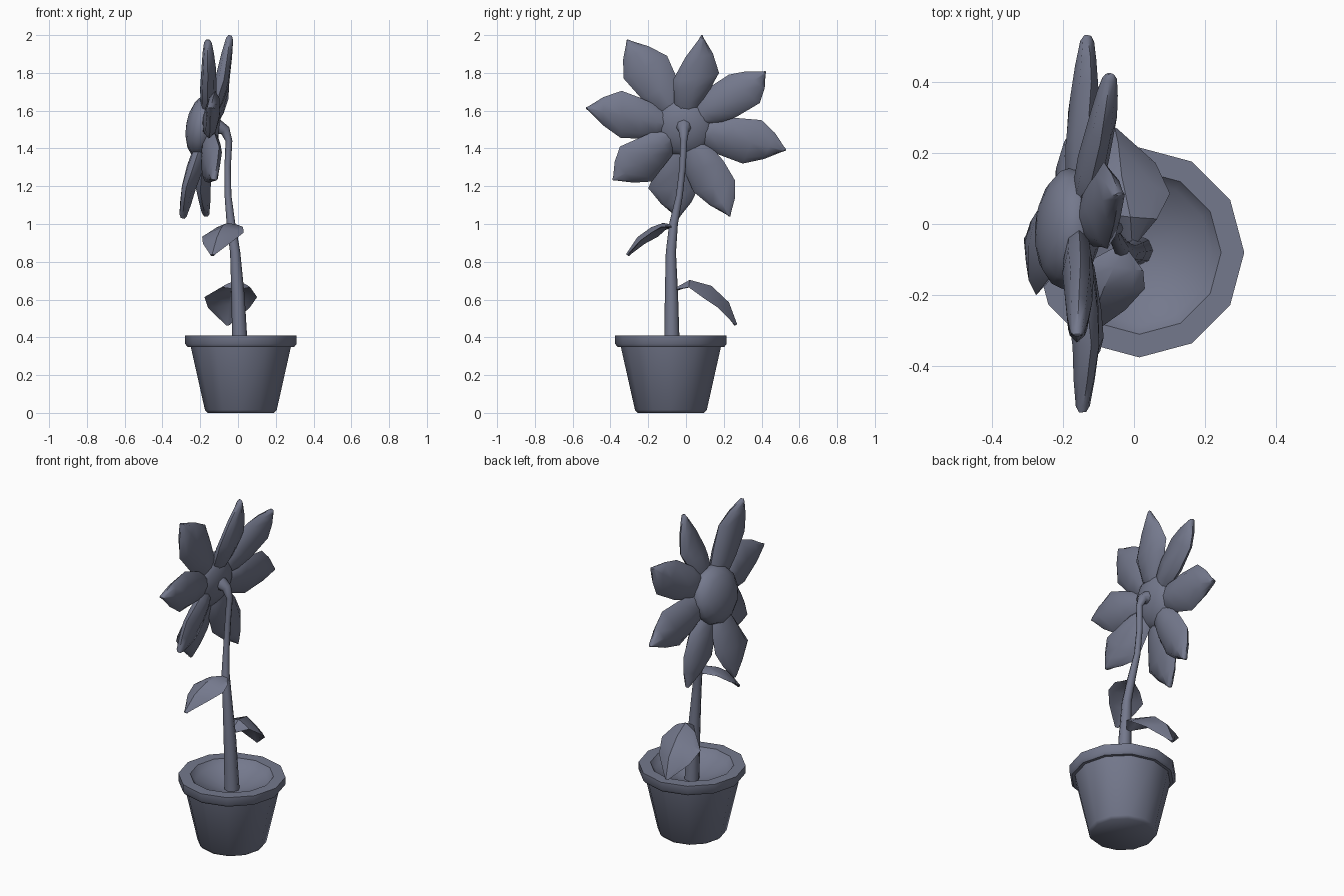
import bpy, bmesh
from math import cos, sin, pi, radians
from mathutils import Vector as V

if "Cube" in bpy.data.objects:
    bpy.data.objects.remove(bpy.data.objects["Cube"])

# One dark slate colour for everything
slate = bpy.data.materials.new("slate")
slate.diffuse_color = (.175, .19, .265, 1)
slate.use_nodes = True
slate.node_tree.nodes["Principled BSDF"].inputs["Base Color"].default_value = slate.diffuse_color


def finish(name, bm, angle):
    bmesh.ops.recalc_face_normals(bm, faces=bm.faces)
    me = bpy.data.meshes.new(name)
    bm.to_mesh(me)
    bm.free()
    me.materials.append(slate)
    ob = bpy.data.objects.new(name, me)
    bpy.context.collection.objects.link(ob)
    bpy.ops.object.select_all(action='DESELECT')
    ob.select_set(True)
    bpy.context.view_layer.objects.active = ob
    bpy.ops.object.shade_smooth_by_angle(angle=radians(angle))
    return ob


def loft(name, rings, angle=40):
    """Skin a list of equal-length point rings and cap both ends."""
    bm = bmesh.new()
    vs = [[bm.verts.new(p) for p in r] for r in rings]
    n = len(vs[0])
    for a, b in zip(vs, vs[1:]):
        for i in range(n):
            j = (i + 1) % n
            bm.faces.new((a[i], a[j], b[j], b[i]))
    bm.faces.new(vs[0])
    bm.faces.new(vs[-1])
    return finish(name, bm, angle)


def blade(name, stations, angle=50):
    """Petal or leaf from (left, right, normal, thickness, arch) stations."""
    rings = []
    for left, right, nrm, th, arch in stations:
        mid, half = (left + right) / 2, (right - left) / 2
        rings.append([mid + half * cos(a) + nrm * (th * sin(a) + arch * (1 - abs(cos(a))))
                      for a in (k * pi / 4 for k in range(8))])
    return loft(name, rings, angle)


# Pot with rim and hollowed soil, twelve sided
profile = [(.175, 0), (.19, .015), (.265, .35), (.283, .35), (.295, .365),
           (.295, .41), (.23, .41), (.203, .375), (.05, .325)]
loft("pot", [[(.015 + r * cos(k * pi / 6), -.08 + r * sin(k * pi / 6), z)
              for k in range(12)] for r, z in profile], 50)

# Stem, bending into the back of the flower
path = [(.012, -.074, .31, .042), (0, -.077, .62, .035), (-.015, -.08, .85, .027),
        (-.037, -.066, 1.0, .023), (-.053, -.035, 1.15, .018), (-.055, -.018, 1.3, .017),
        (-.048, -.012, 1.44, .018), (-.068, -.012, 1.495, .028), (-.115, -.012, 1.515, .044)]
pts = [V(p[:3]) for p in path]
rings = []
for i, p in enumerate(pts):
    t = (pts[min(i + 1, len(pts) - 1)] - pts[max(i - 1, 0)]).normalized()
    u = V((0, 1, 0)).cross(t).normalized()
    w = t.cross(u)
    rings.append([p + path[i][3] * (u * cos(k * pi / 4) + w * sin(k * pi / 4)) for k in range(8)])
loft("stem", rings, 50)

# Flower centre: a lens facing -x, slightly downwards
centre = V((-.185, -.012, 1.515))
facing = V((-1, .08, .17)).normalized()
bm = bmesh.new()
bmesh.ops.create_uvsphere(bm, u_segments=12, v_segments=8, radius=1)
bmesh.ops.scale(bm, vec=(.172, .172, .09), verts=bm.verts)
bmesh.ops.transform(bm, matrix=facing.to_track_quat('Z', 'Y').to_matrix().to_4x4(), verts=bm.verts)
bmesh.ops.translate(bm, vec=centre, verts=bm.verts)
finish("flower_centre", bm, 50)

# Petals: tip, first shoulder, second shoulder
petals = [
    ((-.04, .085, 2.005), (-.085, .175, 1.80), (-.075, -.07, 1.76)),
    ((-.16, -.315, 1.98), (-.15, -.10, 1.89), (-.16, -.33, 1.77)),
    ((-.145, -.535, 1.615), (-.12, -.34, 1.705), (-.15, -.345, 1.455)),
    ((-.125, -.39, 1.23), (-.10, -.35, 1.41), (-.175, -.18, 1.225)),
    ((-.295, -.04, 1.025), (-.275, -.20, 1.19), (-.245, .07, 1.20)),
    ((-.17, .235, 1.035), (-.20, .04, 1.17), (-.165, .26, 1.23)),
    ((-.13, .535, 1.39), (-.165, .30, 1.32), (-.12, .40, 1.55)),
    ((-.065, .425, 1.81), (-.075, .39, 1.64), (-.095, .225, 1.79)),
]
hub = centre + V((.025, 0, 0))
for i, (tip, a, b) in enumerate(petals):
    tip, a, b = V(tip), V(a), V(b)
    out = ((a + b) / 2 - hub).normalized()
    side = (a - b).normalized()
    n = out.cross(side).normalized()
    stations = []
    for r, w, th in ((.08, .04, .025), (.15, .086, .04), (.235, .108, .044)):
        c = hub + out * r
        stations.append((c - side * w, c + side * w, n, th, 0))
    for f, th in ((0, .038), (.5, .03), (.88, .02), (.97, .01)):
        bulge = side * .012 * (f == .5)
        stations.append((b.lerp(tip, f) - bulge, a.lerp(tip, f) + bulge, n, th, 0))
    blade(f"petal_{i + 1}", stations)

# Leaves: midline x, y, z, half width, edge droop
leaves = {
    "upper_leaf": (V((1, -.15, .1)), [
        (-.035, -.065, .985, .015, 0), (-.055, -.12, .997, .08, .02), (-.085, -.18, .975, .112, .035),
        (-.11, -.25, .925, .082, .03), (-.135, -.31, .835, .01, 0)]),
    "lower_leaf": (V((1, -.1, 0)), [
        (-.005, -.05, .655, .015, 0), (-.01, .02, .695, .075, .03), (-.035, .13, .665, .14, .06),
        (-.045, .22, .58, .11, .045), (-.055, .263, .465, .01, 0)]),
}
for name, (side, line) in leaves.items():
    side = side.normalized()
    stations = []
    for i, (x, y, z, w, droop) in enumerate(line):
        p, q = line[max(i - 1, 0)], line[min(i + 1, len(line) - 1)]
        n = side.cross(V(q[:3]) - V(p[:3])).normalized()
        n = n if n.z > 0 else -n
        c = V((x, y, z)) - n * droop
        stations.append((c - side * w, c + side * w, n, .009, droop))
    blade(name, stations, 35)
